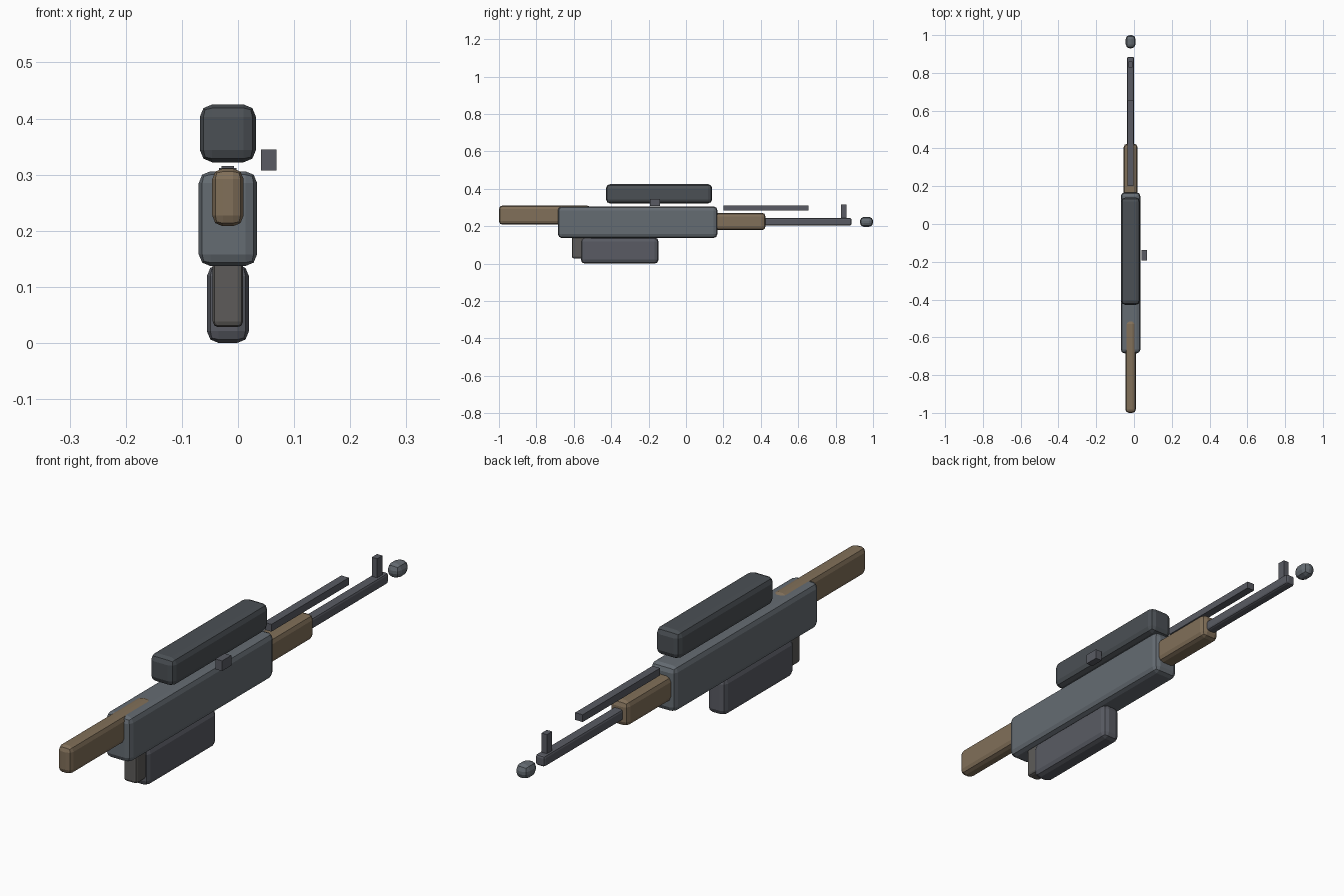
import bpy

if "Cube" in bpy.data.objects:
    bpy.data.objects.remove(bpy.data.objects["Cube"])

CX = -0.018  # shared centre plane of the main parts


def material(name, rgb):
    m = bpy.data.materials.new(name)
    m.diffuse_color = (*rgb, 1)
    m.use_nodes = True
    m.node_tree.nodes["Principled BSDF"].inputs["Base Color"].default_value = m.diffuse_color
    return m


steel = material("steel", (0.13, 0.15, 0.17))
dark = material("dark_steel", (0.07, 0.08, 0.09))
blued = material("blued_steel", (0.10, 0.105, 0.125))
wood = material("wood", (0.22, 0.16, 0.10))
rubber = material("grip_grey", (0.11, 0.105, 0.10))


def box(name, width, y, z, mat, bevel=0.0, cx=CX):
    """Box from a width and y / z ranges, with a two-segment rounded edge."""
    bpy.ops.mesh.primitive_cube_add(
        size=1, location=(cx, (y[0] + y[1]) / 2, (z[0] + z[1]) / 2))
    o = bpy.context.object
    o.name = name
    o.scale = (width, y[1] - y[0], z[1] - z[0])
    bpy.ops.object.transform_apply(location=False, rotation=False, scale=True)
    o.data.materials.append(mat)
    if bevel:
        b = o.modifiers.new("rounded_edges", 'BEVEL')
        b.width = bevel
        b.segments = 2
    return o


# Main body and furniture
box("receiver", 0.104, (-0.685, 0.168), (0.137, 0.306), steel, 0.021)
box("stock", 0.056, (-1.0, -0.51), (0.208, 0.311), wood, 0.019)
box("handguard", 0.074, (0.15, 0.425), (0.179, 0.272), wood, 0.019)

# Below the body
box("magazine", 0.075, (-0.562, -0.147), (0.0, 0.14), blued, 0.021)
box("grip", 0.054, (-0.61, -0.50), (0.028, 0.17), rubber, 0.01)

# Scope and side knob
box("scope", 0.1, (-0.428, 0.14), (0.322, 0.425), dark, 0.022)
box("bolt_knob", 0.028, (-0.192, -0.138), (0.307, 0.345), blued, cx=0.055)

# Barrel group
box("barrel", 0.038, (0.40, 0.885), (0.204, 0.244), blued, 0.008)
box("gas_tube", 0.031, (0.20, 0.655), (0.285, 0.312), blued)
box("front_sight", 0.022, (0.828, 0.859), (0.235, 0.315), blued)
box("muzzle", 0.052, (0.93, 1.0), (0.197, 0.25), steel, 0.021)
